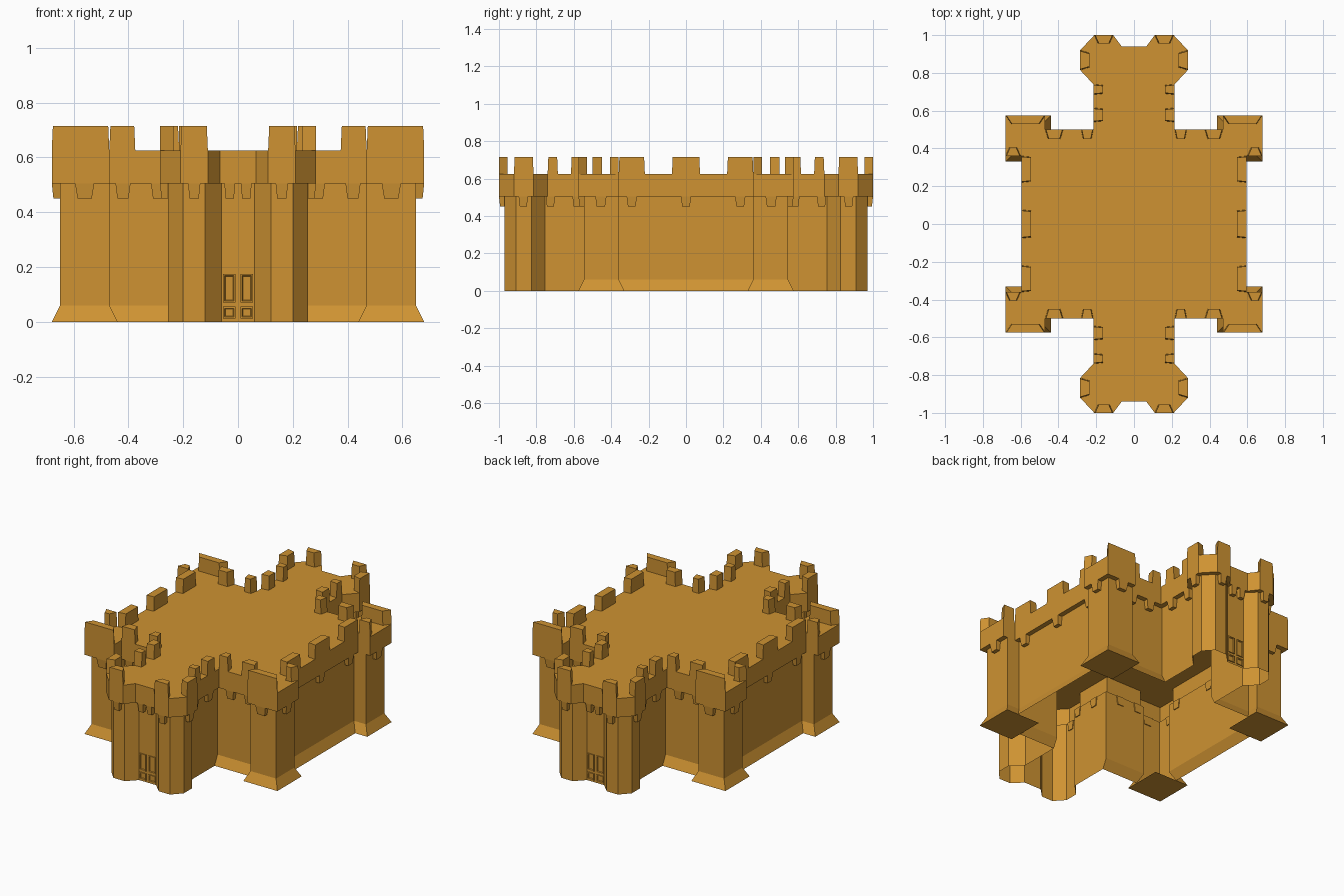
import bpy, bmesh
from mathutils import Vector

if "Cube" in bpy.data.objects:
    bpy.data.objects.remove(bpy.data.objects["Cube"])

stone = bpy.data.materials.new("ochre stone")
stone.diffuse_color = (0.62, 0.29, 0.032, 1)
stone.use_nodes = True
stone.node_tree.nodes["Principled BSDF"].inputs["Base Color"].default_value = stone.diffuse_color

Z_FLARE, Z_CORBEL, Z_LEDGE, Z_ROOF, Z_TOP = 0.06, 0.45, 0.505, 0.625, 0.715


def finish(name, bm):
    me = bpy.data.meshes.new(name)
    bmesh.ops.recalc_face_normals(bm, faces=bm.faces)
    bm.to_mesh(me)
    bm.free()
    me.materials.append(stone)
    ob = bpy.data.objects.new(name, me)
    bpy.context.collection.objects.link(ob)
    return ob


def full_outline(quarter):
    """Mirror a quarter plan into a closed outline."""
    half = quarter + [(-x, y) for x, y in reversed(quarter)]
    return half + [(-x, -y) for x, y in half]


def prism(bm, low, high, z0, z1):
    a = [bm.verts.new((x, y, z0)) for x, y in low]
    b = [bm.verts.new((x, y, z1)) for x, y in high]
    n = len(a)
    for i in range(n):
        j = (i + 1) % n
        bm.faces.new((a[i], a[j], b[j], b[i]))
    bm.faces.new(a[::-1])
    bm.faces.new(b)


def signs(*pts):
    """Mirror signs, skipping the duplicate when centred on an axis."""
    cx = sum(p[0] for p in pts)
    cy = sum(p[1] for p in pts)
    for sx in ((1, -1) if abs(cx) > 1e-6 else (1,)):
        for sy in ((1, -1) if abs(cy) > 1e-6 else (1,)):
            yield sx, sy


# quarter plans: overhanging parapet, wall, flared foot
turret_wall = [(0.185, 0.755), (0.255, 0.825), (0.255, 0.91),
               (0.20, 0.97), (0.12, 0.97), (0.06, 0.91)]
parapet = [(0.595, 0.36), (0.68, 0.36), (0.68, 0.575), (0.47, 0.575),
           (0.47, 0.50), (0.215, 0.50), (0.215, 0.74), (0.285, 0.815),
           (0.285, 0.92), (0.21, 1.0), (0.11, 1.0), (0.065, 0.94)]
wall = [(0.565, 0.36), (0.65, 0.36), (0.65, 0.545), (0.47, 0.545),
        (0.47, 0.47), (0.185, 0.47)] + turret_wall
foot = [(0.595, 0.33), (0.68, 0.33), (0.68, 0.575), (0.44, 0.575),
        (0.44, 0.50), (0.185, 0.50)] + turret_wall

# castle shell: open underneath, closed by the flat roof
bm = bmesh.new()
rings = []
for plan, z in ((foot, 0), (wall, Z_FLARE), (wall, Z_LEDGE),
                (parapet, Z_LEDGE), (parapet, Z_ROOF)):
    rings.append([bm.verts.new((x, y, z)) for x, y in full_outline(plan)])
for lo, hi in zip(rings, rings[1:]):
    for i in range(len(lo)):
        j = (i + 1) % len(lo)
        bm.faces.new((lo[i], lo[j], hi[j], hi[i]))
bm.faces.new(rings[-1])
finish("castle_shell", bm)

# undersides of the corner towers
bm = bmesh.new()
for sx, sy in signs((1, 1)):
    bm.faces.new([bm.verts.new((sx * x, sy * y, 0)) for x, y in
                  ((0.44, 0.33), (0.68, 0.33), (0.68, 0.575), (0.44, 0.575))])
ob = finish("tower_undersides", bm)
ob.data.flip_normals() if ob.data.polygons[0].normal.z > 0 else None

# merlons: outer edge a-b, inward direction, depth, inner narrowing
merlons = [
    ((0.47, 0.575), (0.68, 0.575), (0, -1), 0.045, 0.03),    # tower ends
    ((0.60, 0.36), (0.68, 0.36), (0, 1), 0.045, 0.02),       # tower inner edge
    ((0.375, 0.50), (0.47, 0.50), (0, -1), 0.05, 0.015),     # main wall
    ((0.215, 0.50), (0.28, 0.50), (0, -1), 0.05, 0.01),
    ((0.595, 0.22), (0.595, 0.36), (-1, 0), 0.05, 0.005),    # side wall
    ((0.595, -0.075), (0.595, 0.075), (-1, 0), 0.05, 0.005),
    ((0.215, 0.54), (0.215, 0.615), (-1, 0), 0.05, 0.005),   # gate neck
    ((0.215, 0.685), (0.215, 0.74), (-1, 0), 0.05, 0.005),
    ((0.285, 0.815), (0.285, 0.92), (-1, 0), 0.05, 0.015),   # gate turrets
    ((0.11, 1.0), (0.21, 1.0), (0, -1), 0.045, 0.02),
]
bm = bmesh.new()
for a, b, n, depth, narrow in merlons:
    a, b, n = Vector(a), Vector(b), Vector(n)
    t = (b - a).normalized()
    low = [a, b, b + n * depth - t * narrow, a + n * depth + t * narrow]
    s = t * 0.004
    high = [low[0] + s, low[1] - s, low[2] - s, low[3] + s]
    for sx, sy in signs(a, b):
        prism(bm, [(p.x * sx, p.y * sy) for p in low],
              [(p.x * sx, p.y * sy) for p in high], Z_ROOF, Z_TOP)
finish("merlons", bm)

# corbels under the overhang: wall point, outward direction, width
corbels = [
    ((0.56, 0.545), (0, 1), 0.07), ((0.65, 0.455), (1, 0), 0.06),
    ((0.42, 0.47), (0, 1), 0.055), ((0.29, 0.47), (0, 1), 0.055),
    ((0.565, 0), (1, 0), 0.055), ((0.565, 0.29), (1, 0), 0.055),
    ((0.185, 0.58), (1, 0), 0.055), ((0.185, 0.725), (1, 0), 0.05),
    ((0.255, 0.87), (1, 0), 0.05), ((0.16, 0.97), (0, 1), 0.045),
    ((0.03, 0.91), (0, 1), 0.04),
]
bm = bmesh.new()
for p, n, w in corbels:
    p, n = Vector(p), Vector(n)
    t = Vector((-n.y, n.x))

    def rect(width, out):
        return [p + t * width / 2 + n * out, p - t * width / 2 + n * out,
                p - t * width / 2 - n * 0.005, p + t * width / 2 - n * 0.005]
    for sx, sy in signs(p):
        prism(bm, [(q.x * sx, q.y * sy) for q in rect(w * 0.74, 0.024)],
              [(q.x * sx, q.y * sy) for q in rect(w, 0.03)], Z_CORBEL, Z_LEDGE)
finish("corbels", bm)

# panelled double doors at both gates: thin framed panels
bm = bmesh.new()
for z0, z1 in ((0.012, 0.055), (0.07, 0.175)):
    for sx, sy in signs((1, 1)):
        loops = []
        for inset, out in ((0, 0), (0, 0.006), (0.006, 0.006), (0.009, 0.001)):
            x0, x1 = 0.009 + inset, 0.055 - inset
            loops.append([bm.verts.new((sx * x, sy * (0.91 + out), z))
                          for x, z in ((x0, z0 + inset), (x1, z0 + inset),
                                       (x1, z1 - inset), (x0, z1 - inset))])
        for lo, hi in zip(loops, loops[1:]):
            for i in range(4):
                j = (i + 1) % 4
                bm.faces.new((lo[i], lo[j], hi[j], hi[i]))
        bm.faces.new(loops[-1])
finish("door_panels", bm)
